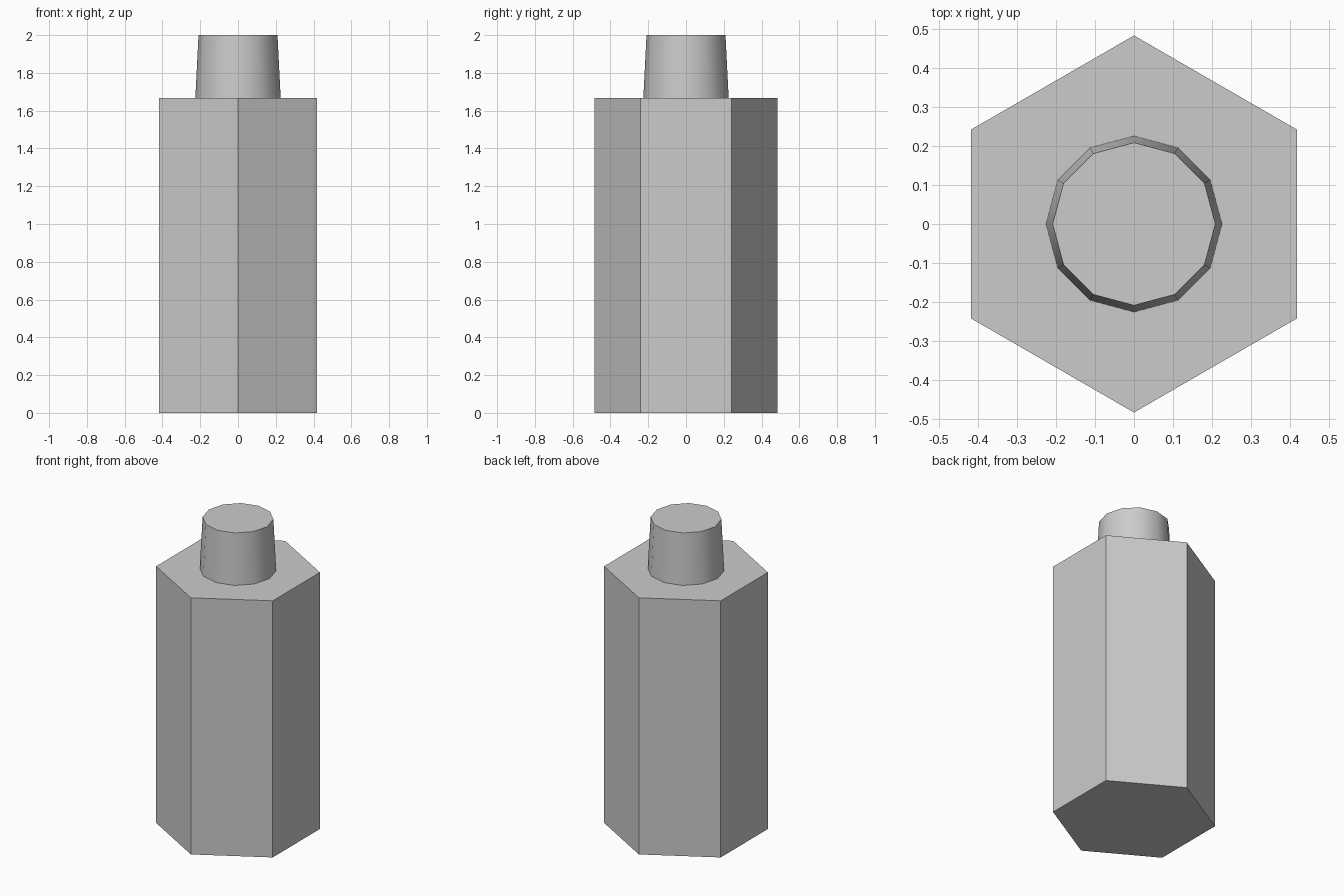
import bpy
import bmesh
from math import sin, cos, tau, radians

default = bpy.data.objects.get("Cube")
if default:
    bpy.data.objects.remove(default, do_unlink=True)

# Plain grey
GREY = (0.6, 0.6, 0.6, 1.0)
grey = bpy.data.materials.new("plain grey")
grey.use_nodes = True
grey.diffuse_color = GREY
grey.node_tree.nodes["Principled BSDF"].inputs["Base Color"].default_value = GREY


def prism(name, sides, r_low, r_high, z_low, z_high, smooth=False):
    """Closed tapered prism with a corner on the y axis."""
    bm = bmesh.new()
    rings = [
        [bm.verts.new((r * sin(tau * i / sides), -r * cos(tau * i / sides), z))
         for i in range(sides)]
        for r, z in ((r_low, z_low), (r_high, z_high))
    ]
    low, high = rings
    for i in range(sides):
        j = (i + 1) % sides
        bm.faces.new((low[i], low[j], high[j], high[i]))
    bm.faces.new(low[::-1])
    bm.faces.new(high)
    mesh = bpy.data.meshes.new(name)
    bm.to_mesh(mesh)
    bm.free()
    mesh.materials.append(grey)
    obj = bpy.data.objects.new(name, mesh)
    bpy.context.collection.objects.link(obj)
    if smooth:
        bpy.ops.object.select_all(action="DESELECT")
        obj.select_set(True)
        bpy.context.view_layer.objects.active = obj
        bpy.ops.object.shade_smooth_by_angle(angle=radians(40))
    return obj


# Six-sided body with flat faces
prism("body", 6, 0.484, 0.484, 0.0, 1.667)

# Slightly tapered round neck on top
prism("neck", 12, 0.226, 0.209, 1.667, 2.0, smooth=True)
